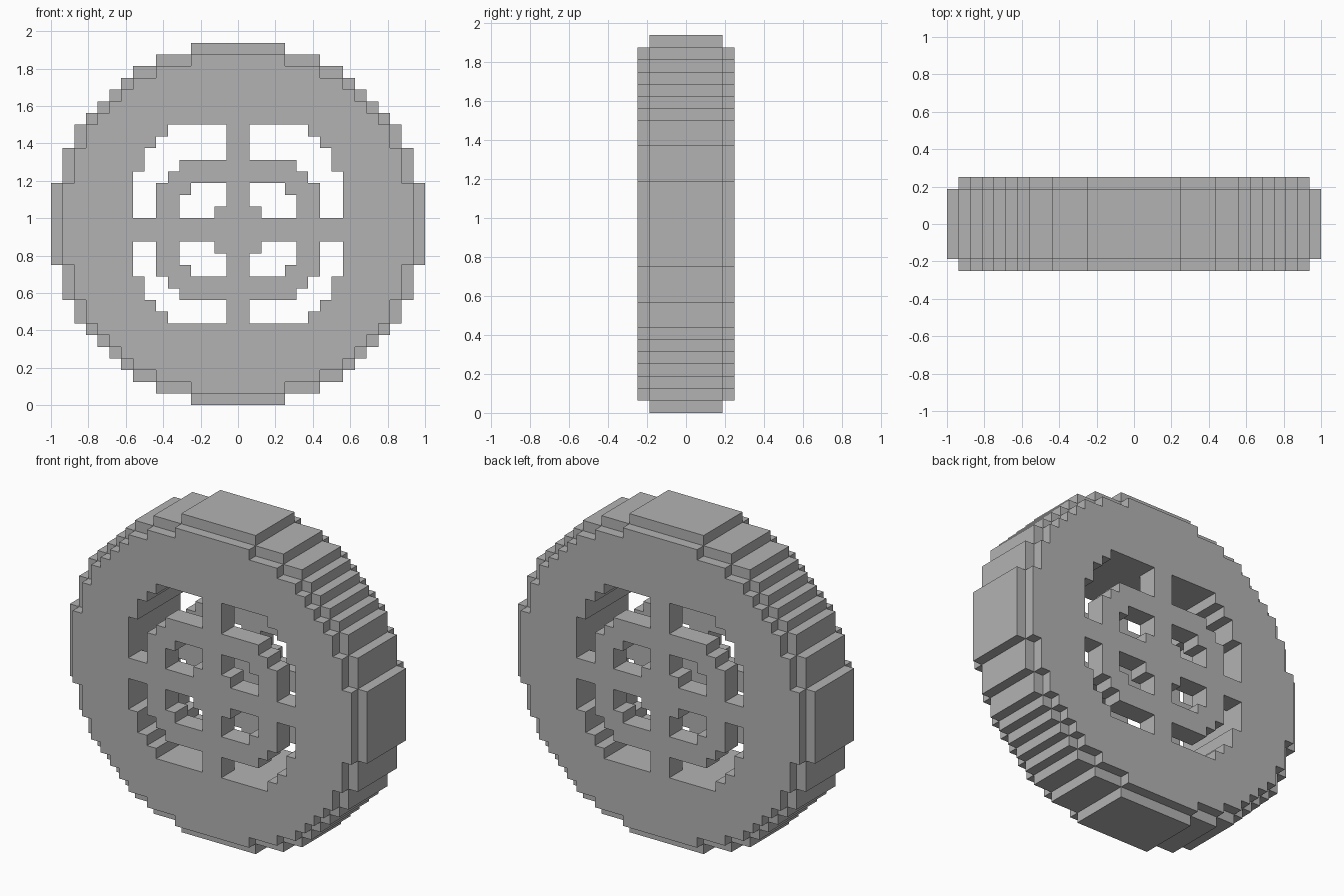
import bpy, bmesh

cube = bpy.data.objects.get("Cube")
if cube:
    bpy.data.objects.remove(cube)

U = 1 / 16  # edge of one block

grey = bpy.data.materials.new("plain_grey")
grey.use_nodes = True
colour = (0.45, 0.45, 0.45, 1)
grey.diffuse_color = colour
grey.node_tree.nodes["Principled BSDF"].inputs["Base Color"].default_value = colour


def mirrored(steps, middle, count):
    """Half widths per row: rising steps, a straight middle, falling steps."""
    return steps + [middle] * count + steps[::-1]


def disc(widths, first_row=0):
    """Blocks (column, row) of a stepped disc."""
    return {(x, first_row + i) for i, w in enumerate(widths) for x in range(-w, w)}


def build(name, layers):
    """Skin the blocks of {depth: blocks} and join coplanar faces."""
    cells = {(x, y, z) for y, blocks in layers.items() for x, z in blocks}
    bm = bmesh.new()
    verts = {}

    def vert(p):
        if p not in verts:
            verts[p] = bm.verts.new([c * U for c in p])
        return verts[p]

    for cell in cells:
        for axis in range(3):
            for side in (0, 1):
                near = list(cell)
                near[axis] += 2 * side - 1
                if tuple(near) in cells:
                    continue
                ring = []
                for a, b in ((0, 0), (1, 0), (1, 1), (0, 1)):
                    p = list(cell)
                    p[axis] += side
                    p[(axis + 1) % 3] += a
                    p[(axis + 2) % 3] += b
                    ring.append(vert(tuple(p)))
                bm.faces.new(ring if side else ring[::-1])
    bmesh.ops.dissolve_limit(bm, angle_limit=0.01, verts=bm.verts[:], edges=bm.edges[:])
    mesh = bpy.data.meshes.new(name)
    bm.to_mesh(mesh)
    bm.free()
    mesh.materials.append(grey)
    obj = bpy.data.objects.new(name, mesh)
    bpy.context.collection.objects.link(obj)
    return obj


# Tyre: wide tread, with sidewalls one block smaller all round
tread = disc(mirrored([4, 7, 9, 10, 11, 12, 13, 14, 14, 15, 15, 15], 16, 7))
sidewall = {(x, z) for x, z in tread
            if {(x - 1, z), (x + 1, z), (x, z - 1), (x, z + 1)} <= tread}
opening = disc(mirrored([6, 7, 8, 8], 9, 9), 7)
tyre_layers = {y: (tread if -3 <= y < 3 else sidewall) - opening for y in range(-4, 4)}
build("tyre", tyre_layers)

# Spoke plates: ring, cross and hub at each face of the wheel
ring = disc(mirrored([5, 6], 7, 8), 9) - disc(mirrored([4], 5, 6), 11)
cross = {(x, z) for x, z in opening if x in (-1, 0) or z in (14, 15)}
hub = disc([2] * 4, 13)
spokes = ring | cross | hub
for name, start in (("front_spokes", -4), ("back_spokes", 2)):
    build(name, {y: spokes for y in (start, start + 1)})
